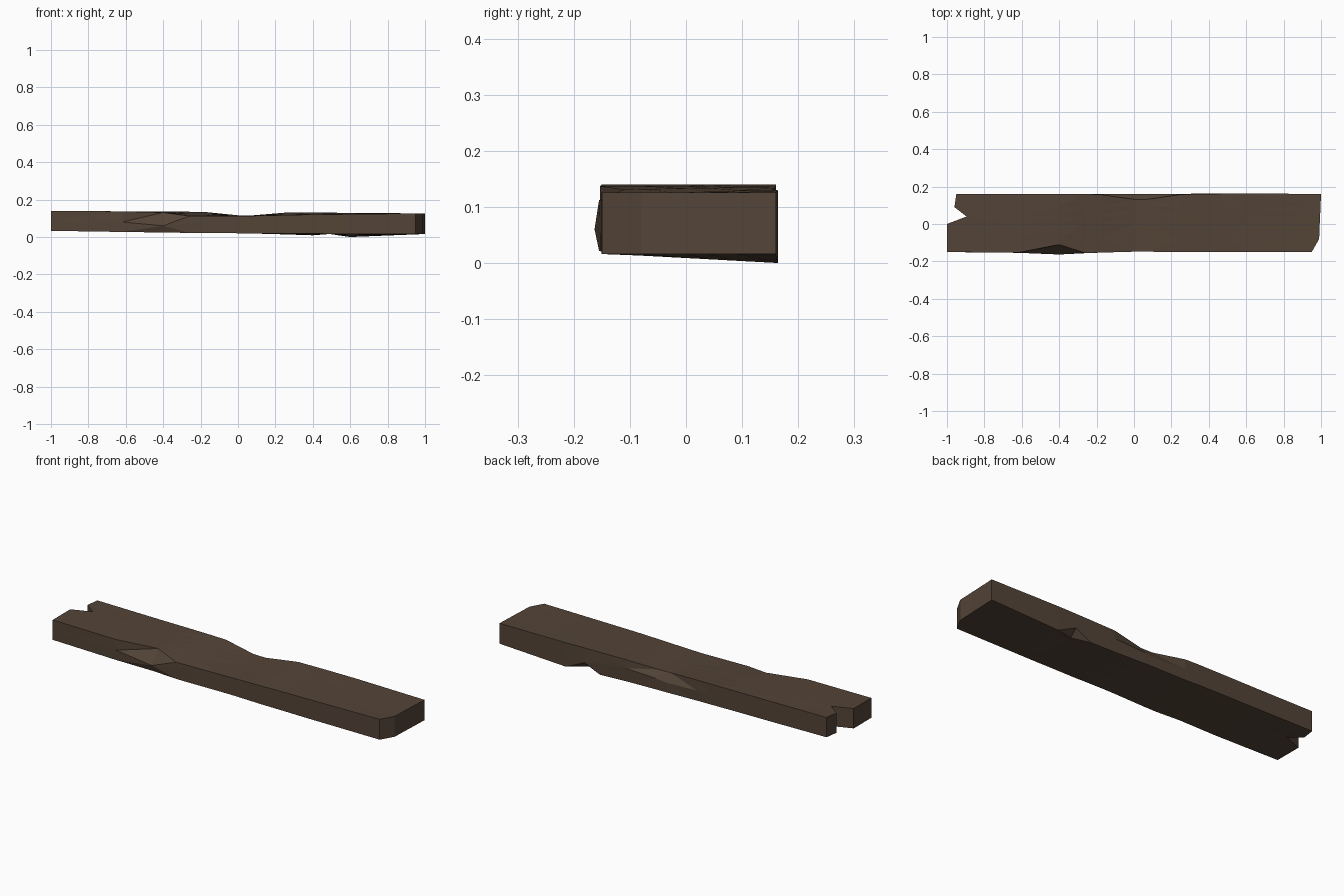
import bpy, bmesh

wood = bpy.data.materials.new("dark brown wood")
wood.diffuse_color = (0.088, 0.058, 0.039, 1)

# Stations along the plank:
# x, front (y, top z, bottom z), back (y, top z, bottom z), front mid (y, z), back mid (y, z)
stations = [
    (-1.00, (-.150, .140, .033), (.160, .140, .033), (-.150, .086), (.160, .086)),
    (-0.62, (-.153, .137, .027), (.160, .137, .029), (-.154, .080), (.160, .080)),
    (-0.40, (-.110, .131, .024), (.160, .136, .027), (-.163, .060), (.160, .080)),
    (-0.26, (-.155, .112, .022), (.160, .135, .025), (-.156, .075), (.160, .078)),
    (-0.18, (-.153, .112, .021), (.158, .134, .023), (-.153, .070), (.160, .078)),
    (0.00, (-.148, .112, .020), (.132, .116, .020), (-.148, .066), (.160, .072)),
    (0.07, (-.148, .113, .020), (.132, .115, .019), (-.148, .066), (.160, .078)),
    (0.25, (-.150, .117, .018), (.158, .130, .014), (-.150, .066), (.161, .085)),
    (0.40, (-.151, .120, .018), (.161, .130, .009), (-.151, .066), (.163, .070)),
    (0.49, (-.151, .121, .017), (.125, .130, .016), (-.151, .066), (.164, .052)),
    (0.60, (-.151, .122, .017), (.164, .129, .000), (-.151, .066), (.164, .060)),
    (1.00, (-.150, .126, .016), (.160, .126, .016), (-.150, .070), (.160, .070)),
]
# Inner lanes across the width, and the plan shape of the two broken ends
lanes = [-.08, 0, .04, .09]
left_x = [-1, -1, -1, -.895, -.96, -.95]
right_x = [.95, .99, .993, .995, .997, 1]
n = len(lanes) + 2

bm = bmesh.new()
rings = []
for i, (x, f, b, fm, bk) in enumerate(stations):
    ys = [f[0]] + lanes + [b[0]]
    end = {0: left_x, len(stations) - 1: right_x}.get(i, [x] * n)
    bottom, top = [], []
    for k, y in enumerate(ys):
        t = (y - f[0]) / (b[0] - f[0])
        yb = {0: min(y, -.148), n - 1: b[0]}.get(k, y)
        bottom.append(bm.verts.new((end[k], yb, f[2] + (b[2] - f[2]) * t)))
        # the chip under the back edge leaves the top edge whole
        yt = .162 if (k == n - 1 and x == 0.49) else y
        # the gouge in the back top edge leaves the bottom edge whole
        if k == n - 1 and x in (0.0, 0.07):
            bottom[-1].co.y = .160
        top.append(bm.verts.new((end[k], yt, f[1] + (b[1] - f[1]) * t)))
    mid_front = bm.verts.new((end[0], *fm))
    mid_back = bm.verts.new((end[-1], *bk))
    rings.append(bottom + [mid_back] + top[::-1] + [mid_front])

# Long faces, triangulated later so the chips stay crisp
size = 2 * n + 2
for a, b in zip(rings, rings[1:]):
    for k in range(size):
        j = (k + 1) % size
        bm.faces.new((a[k], b[k], b[j], a[j]))

# Broken ends, one strip per lane
for ring in (rings[0], rings[-1]):
    bottom, top = ring[:n], ring[n + 1:2 * n + 1][::-1]
    for k in range(n - 1):
        loop = [bottom[k], bottom[k + 1]]
        if k == n - 2:
            loop.append(ring[n])
        loop += [top[k + 1], top[k]]
        if k == 0:
            loop.append(ring[-1])
        bm.faces.new(loop)

bmesh.ops.recalc_face_normals(bm, faces=bm.faces[:])
bmesh.ops.triangulate(bm, faces=bm.faces[:])
mesh = bpy.data.meshes.new("plank")
bm.to_mesh(mesh)
bm.free()
mesh.materials.append(wood)
plank = bpy.data.objects.new("plank", mesh)
bpy.context.collection.objects.link(plank)
